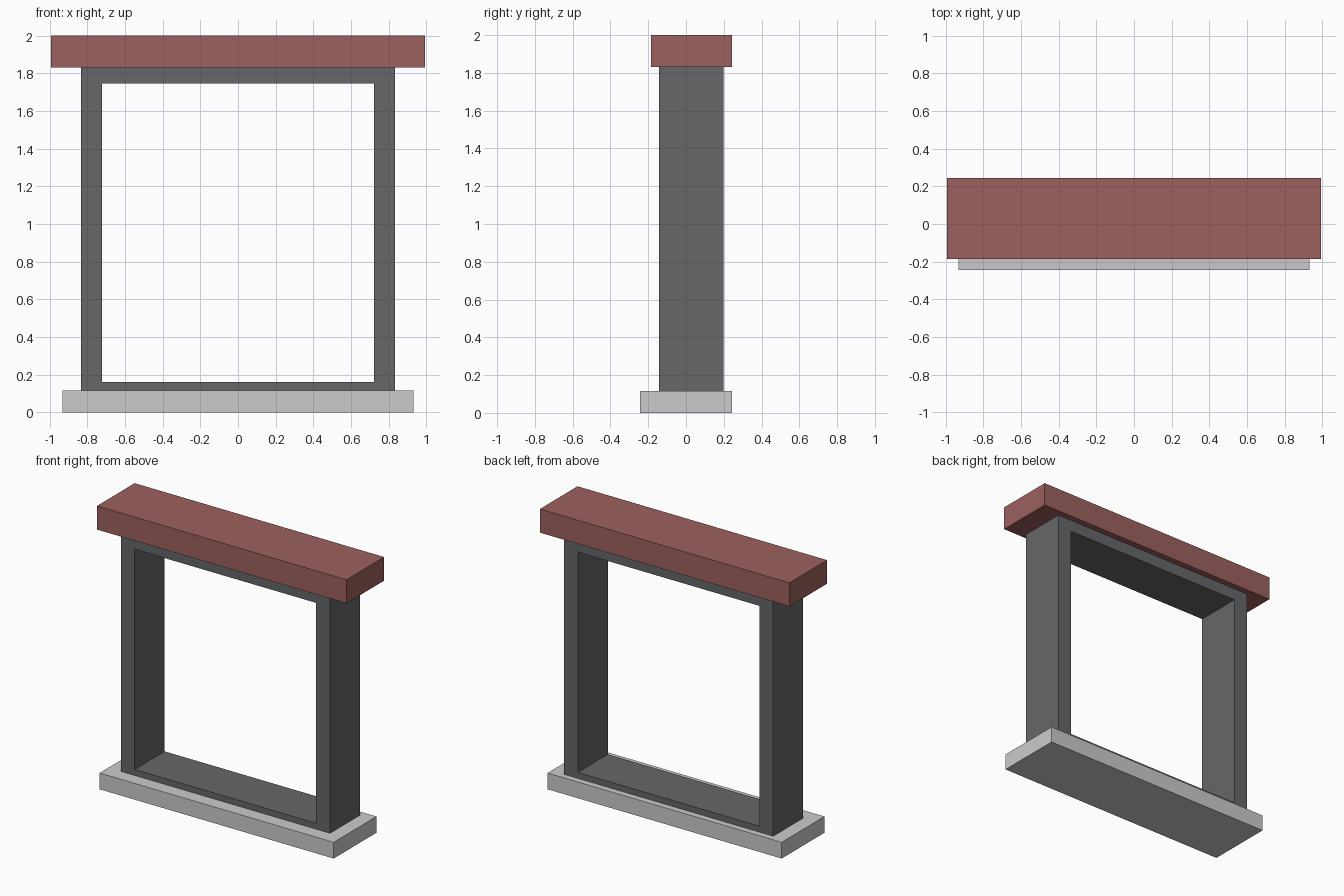
import bpy

if "Cube" in bpy.data.objects:
    bpy.data.objects.remove(bpy.data.objects["Cube"])


def material(name, color):
    mat = bpy.data.materials.new(name)
    mat.diffuse_color = (*color, 1)
    mat.use_nodes = True
    mat.node_tree.nodes["Principled BSDF"].inputs["Base Color"].default_value = mat.diffuse_color
    return mat


def box(name, x, y, z, mat=None):
    """Flat-sided block spanning the given (min, max) ranges."""
    spans = (x, y, z)
    bpy.ops.mesh.primitive_cube_add(size=1)
    obj = bpy.context.object
    obj.name = name
    obj.location = [(a + b) / 2 for a, b in spans]
    obj.scale = [b - a for a, b in spans]
    bpy.ops.object.transform_apply(location=True, rotation=False, scale=True)
    if mat:
        obj.data.materials.append(mat)
    return obj


red = material("red_brown", (0.33, 0.12, 0.11))
dark = material("dark_grey", (0.13, 0.135, 0.14))

SILL_TOP, LINTEL_BOTTOM = 0.117, 1.83
OUTER, INNER = 0.833, 0.722
FRAME_Y = (-0.143, 0.198)

# Sill and overhanging lintel
box("sill", (-0.932, 0.932), (-0.243, 0.243), (0, SILL_TOP))
box("lintel", (-0.993, 0.993), (-0.185, 0.243), (LINTEL_BOTTOM, 2.0), red)

# Upright jambs on both sides
for side, x in (("left", (-OUTER, -INNER)), ("right", (INNER, OUTER))):
    box(side + "_jamb", x, FRAME_Y, (SILL_TOP, LINTEL_BOTTOM), dark)

# Rails closing the frame between the jambs
for level, z in (("bottom", (SILL_TOP, 0.16)), ("top", (1.745, LINTEL_BOTTOM))):
    box(level + "_rail", (-INNER, INNER), FRAME_Y, z, dark)
